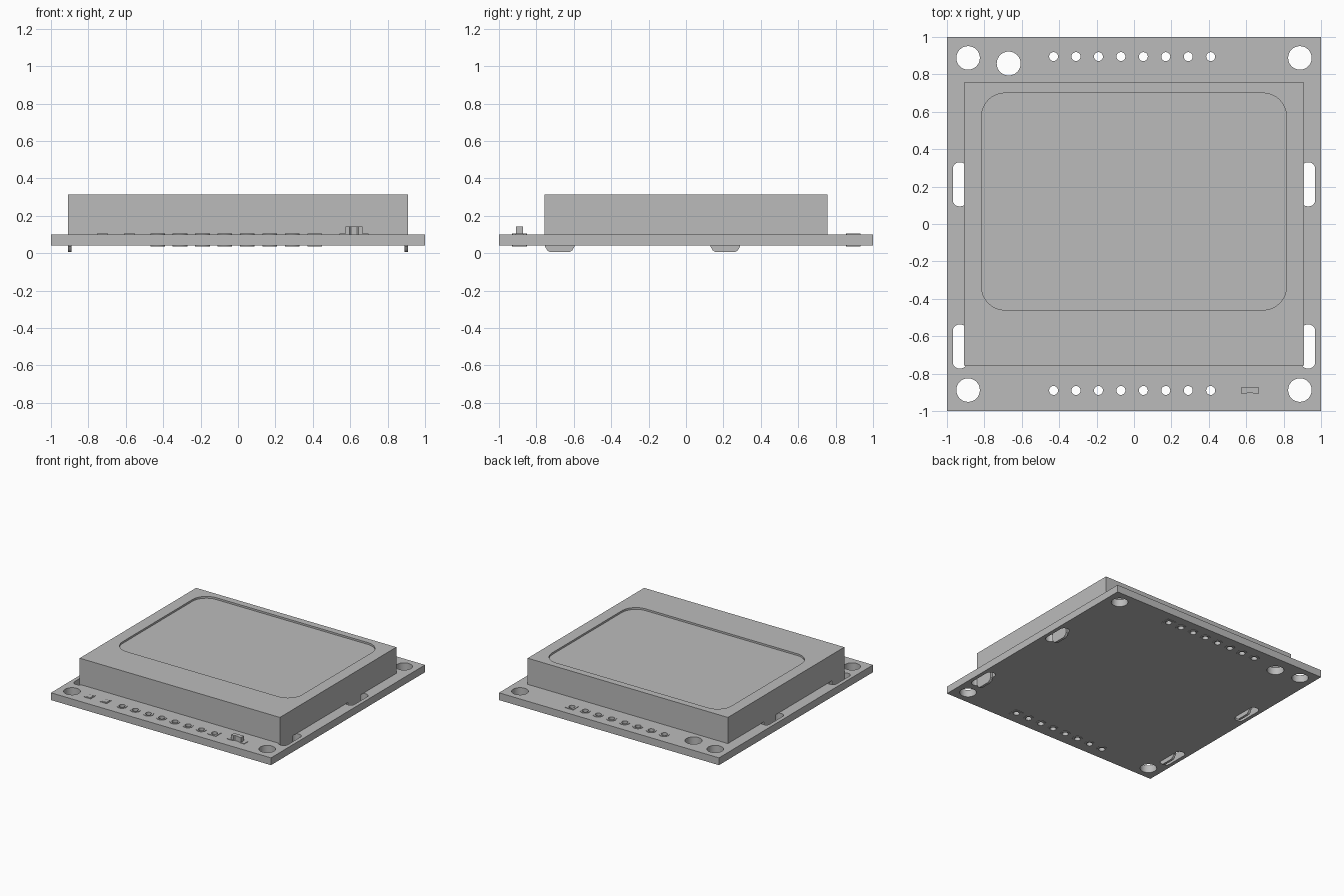
import bpy
from math import pi, sin, cos, radians
from mathutils import Matrix

cube = bpy.data.objects.get("Cube")
if cube:
    bpy.data.objects.remove(cube, do_unlink=True)

grey = bpy.data.materials.new("plain grey")
grey.use_nodes = True
colour = (0.5, 0.5, 0.5, 1)
grey.diffuse_color = colour
grey.node_tree.nodes["Principled BSDF"].inputs["Base Color"].default_value = colour


def circle(x, y, r, n=32):
    return [(x + r * cos(2 * pi * i / n), y + r * sin(2 * pi * i / n)) for i in range(n)]


def rect(x, y, w, h, r=0, n=8):
    """Rectangle centred on x, y, with optional rounded corners."""
    if not r:
        return [(x + sx * w / 2, y + sy * h / 2)
                for sx, sy in ((1, 1), (-1, 1), (-1, -1), (1, -1))]
    points = []
    for q, (sx, sy) in enumerate(((1, 1), (-1, 1), (-1, -1), (1, -1))):
        cx, cy = x + sx * (w / 2 - r), y + sy * (h / 2 - r)
        for i in range(n + 1):
            a = pi / 2 * (q + i / n)
            points.append((cx + r * cos(a), cy + r * sin(a)))
    return points


def plate(name, loops, z0, z1, matrix=None):
    """Filled outline with holes, extruded from z0 to z1."""
    curve = bpy.data.curves.new(name, "CURVE")
    curve.dimensions = "2D"
    curve.fill_mode = "BOTH"
    curve.extrude = (z1 - z0) / 2
    for loop in loops:
        spline = curve.splines.new("POLY")
        spline.points.add(len(loop) - 1)
        for p, (x, y) in zip(spline.points, loop):
            p.co = (x, y, 0, 1)
        spline.use_cyclic_u = True
    temp = bpy.data.objects.new(name + "_outline", curve)
    bpy.context.collection.objects.link(temp)
    bpy.context.view_layer.update()
    graph = bpy.context.evaluated_depsgraph_get()
    mesh = bpy.data.meshes.new_from_object(temp.evaluated_get(graph))
    bpy.data.objects.remove(temp, do_unlink=True)
    mesh.transform(Matrix.Translation((0, 0, (z0 + z1) / 2)))
    if matrix:
        mesh.transform(matrix)
    mesh.materials.clear()
    mesh.materials.append(grey)
    obj = bpy.data.objects.new(name, mesh)
    bpy.context.collection.objects.link(obj)
    bpy.context.view_layer.objects.active = obj
    bpy.ops.object.select_all(action="DESELECT")
    obj.select_set(True)
    bpy.ops.object.shade_smooth_by_angle(angle=radians(30))
    return obj


BOTTOM, TOP, ROOF = 0.04, 0.10, 0.315
pins = [(-0.43 + 0.12 * i, y) for y in (-0.89, 0.895) for i in range(8)]

# Circuit board with mounting holes, slots and pin holes
holes = [circle(sx * 0.887, sy * 0.888, 0.063) for sx in (-1, 1) for sy in (-1, 1)]
holes.append(circle(-0.67, 0.858, 0.064))
holes += [rect(sx * 0.931, y, 0.076, 0.235, 0.035) for sx in (-1, 1) for y in (0.212, -0.655)]
holes += [circle(x, y, 0.024, 20) for x, y in pins]
plate("circuit_board", [rect(0, 0, 2, 2)] + holes, BOTTOM, TOP)

# Solder pads on both faces, the last of each row square
for i, (x, y) in enumerate(pins):
    outline = rect(x, y, 0.076, 0.076) if i % 8 == 7 else circle(x, y, 0.039, 24)
    ring = [outline, circle(x, y, 0.024, 20)]
    plate("pin_pad_top", ring, TOP, TOP + 0.004)
    plate("pin_pad_bottom", ring, BOTTOM - 0.004, BOTTOM)

# Display housing frame and recessed screen
window = rect(0, 0.12, 1.63, 1.16, 0.125)
plate("display_housing", [rect(0, 0, 1.82, 1.512), window], TOP, ROOF)
plate("screen_panel", [window], TOP, ROOF - 0.015)

# Mounting tabs through the slots, drawn as a side profile in y and z
upright = Matrix(((0, 0, 1, 0), (1, 0, 0, 0), (0, 1, 0, 0), (0, 0, 0, 1)))
for y in (0.21, -0.675):
    profile = [(y - 0.08, TOP), (y - 0.08, 0.035)]
    profile += [(y + s * (0.04 + 0.036 * sin(a)), 0.035 - 0.03 * cos(a))
                for s, angles in ((-1, (1.4, 0.9, 0.45, 0)), (1, (0, 0.45, 0.9, 1.4)))
                for a in angles]
    profile += [(y + 0.08, 0.035), (y + 0.08, TOP)]
    for side, x in (("left", 0.89), ("right", -0.91)):
        plate(side + "_mounting_tab", [profile], x, x + 0.02, upright)

# Small surface components along the front edge
for x in (-0.725, -0.58):
    plate("contact_pad", [rect(x, -0.89, 0.06, 0.06)], TOP, TOP + 0.004)
    plate("contact_pad_cap", [rect(x, -0.89, 0.045, 0.045)], TOP, TOP + 0.006)
for x in (0.565, 0.675):
    plate("chip_pad", [rect(x, -0.89, 0.045, 0.05)], TOP, TOP + 0.004)
body = [(0.575, -0.91), (0.597, -0.91), (0.604, -0.904), (0.636, -0.904),
        (0.643, -0.91), (0.665, -0.91), (0.665, -0.872), (0.575, -0.872)]
plate("chip_body", [body], TOP, 0.142)
